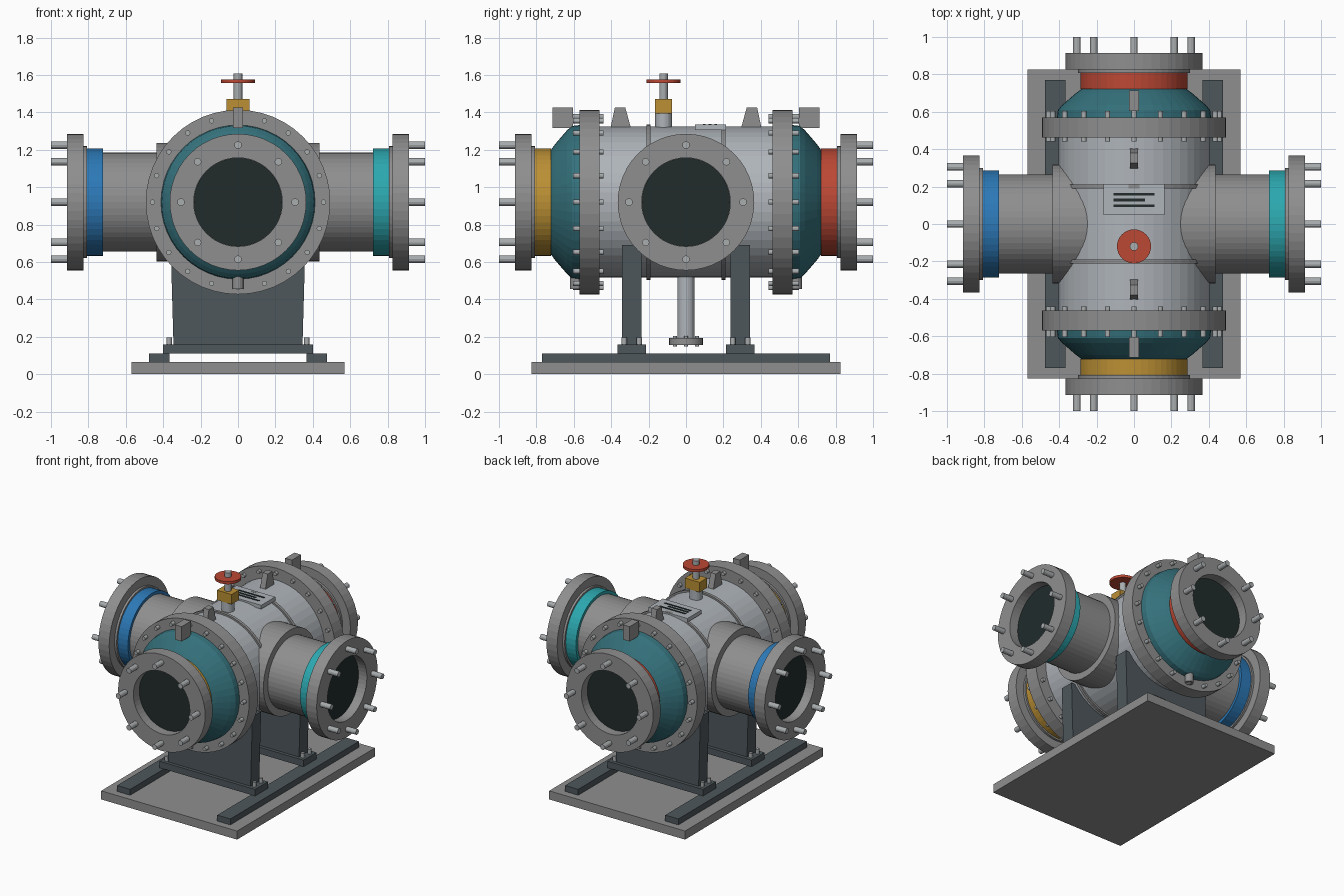
import bpy, bmesh, math
from mathutils import Vector, Matrix

if "Cube" in bpy.data.objects:
    bpy.data.objects.remove(bpy.data.objects["Cube"])

CZ = 0.92  # height of the vessel axis
X, Y, Z = Vector((1, 0, 0)), Vector((0, 1, 0)), Vector((0, 0, 1))


def material(name, *rgb):
    m = bpy.data.materials.new(name)
    m.diffuse_color = (*rgb, 1)
    m.use_nodes = True
    m.node_tree.nodes["Principled BSDF"].inputs["Base Color"].default_value = m.diffuse_color
    return m


GREY = material("flange grey", 0.27, 0.275, 0.27)
SHELL = material("shell light grey", 0.43, 0.46, 0.49)
DARK = material("dark steel", 0.075, 0.095, 0.105)
TEAL = material("teal", 0.035, 0.165, 0.2)
BLUE = material("blue", 0.025, 0.19, 0.47)
CYAN = material("cyan", 0.025, 0.39, 0.43)
GOLD = material("gold", 0.5, 0.28, 0.035)
RED = material("red", 0.5, 0.065, 0.035)
BLACK = material("bore black", 0.015, 0.025, 0.024)
BOLT = material("bolt steel", 0.4, 0.42, 0.43)


def finish(name, bm, mat):
    bmesh.ops.recalc_face_normals(bm, faces=bm.faces)
    me = bpy.data.meshes.new(name)
    bm.to_mesh(me)
    bm.free()
    me.materials.append(mat)
    ob = bpy.data.objects.new(name, me)
    bpy.context.collection.objects.link(ob)
    return ob


def frame(axis, origin):
    return Matrix.Translation(origin) @ Z.rotation_difference(axis).to_matrix().to_4x4()


def add_lathe(bm, profile, mtx, n):
    """Revolve (distance along axis, radius) points; zero radius closes an end."""
    prev = None
    for h, r in profile:
        if r == 0:
            ring = [bm.verts.new(mtx @ Vector((0, 0, h)))] * n
        else:
            ring = [bm.verts.new(mtx @ Vector((r * math.cos(math.tau * i / n),
                                               r * math.sin(math.tau * i / n), h)))
                    for i in range(n)]
        if prev:
            for i in range(n):
                j = (i + 1) % n
                quad = list(dict.fromkeys((prev[i], prev[j], ring[j], ring[i])))
                if len(quad) > 2:
                    bm.faces.new(quad)
        prev = ring


def lathe(name, profile, mat, axis=Z, origin=(0, 0, CZ), n=48):
    bm = bmesh.new()
    add_lathe(bm, profile, frame(axis, Vector(origin)), n)
    return finish(name, bm, mat)


def rod(name, a, b, r, mat, axis=Z, origin=(0, 0, CZ), n=48):
    return lathe(name, [(a, 0), (a, r), (b, r), (b, 0)], mat, axis, origin, n)


def bolt_circle(name, count, circle, r, a, b, axis, origin=(0, 0, CZ)):
    bm = bmesh.new()
    m = frame(axis, Vector(origin))
    for i in range(count):
        t = math.tau * i / count
        off = Matrix.Translation((circle * math.cos(t), circle * math.sin(t), 0))
        add_lathe(bm, [(a, 0), (a, r), (b, r), (b, 0)], m @ off, 12)
    return finish(name, bm, BOLT)


def box(name, x0, x1, y0, y1, z0, z1, mat):
    bm = bmesh.new()
    bmesh.ops.create_cube(bm, size=1)
    for v in bm.verts:
        v.co = ((x0 + x1) / 2 + v.co.x * (x1 - x0), (y0 + y1) / 2 + v.co.y * (y1 - y0),
                (z0 + z1) / 2 + v.co.z * (z1 - z0))
    return finish(name, bm, mat)


def prism(name, pts, to3d, depth, mat):
    bm = bmesh.new()
    f = bm.faces.new([bm.verts.new(to3d(*p)) for p in pts])
    ext = bmesh.ops.extrude_face_region(bm, geom=[f])["geom"]
    for v in ext:
        if isinstance(v, bmesh.types.BMVert):
            v.co += depth
    return finish(name, bm, mat)


# Skid: base plate and two rails
box("base_plate", -0.57, 0.57, -0.825, 0.825, 0, 0.065, GREY)
for s in (-1, 1):
    box("skid_rail", *sorted((s * 0.365, s * 0.475)), -0.77, 0.77, 0.065, 0.11, DARK)

# Saddles: foot, web with curved seat, anchor bolts
seat_t = math.asin(0.23 / 0.395)
arc = [math.pi + seat_t + (math.pi - 2 * seat_t) * i / 16 for i in range(17)]
web = [(0.345, 0.16), (0.36, 0.69)]
web += [(0.395 * math.cos(t), CZ + 0.395 * math.sin(t)) for t in reversed(arc)]
web += [(-0.36, 0.69), (-0.345, 0.16)]
for s in (-1, 1):
    y = s * 0.29
    box("saddle_foot", -0.4, 0.4, y - 0.077, y + 0.077, 0.11, 0.16, DARK)
    prism("saddle_web", web, lambda u, v: Vector((u, y - 0.052, v)), Y * 0.104, DARK)
    for bx in (-0.368, 0.368):
        for by in (-0.04, 0.04):
            rod("anchor_bolt", 0.15, 0.195, 0.014, BOLT, Z, (bx, y + by, 0), 12)

# Main shell with stiffening bands
rod("vessel_shell", -0.575, 0.575, 0.403, SHELL, Y)
for s in (-1, 1):
    rod("shell_band", s * 0.2 - 0.011, s * 0.2 + 0.011, 0.416, GREY, Y)

# Ends: girth flange, bolts, domed head, lugs, drain plug
dome = [(0.57, 0), (0.57, 0.412), (0.61, 0.407), (0.635, 0.385),
        (0.67, 0.345), (0.70, 0.31), (0.722, 0.28), (0.722, 0)]
for s in (-1, 1):
    ax = Y * s
    rod("girth_flange", 0.463, 0.57, 0.493, GREY, ax)
    bolt_circle("girth_bolts", 20, 0.457, 0.014, 0.44, 0.605, ax)
    lathe("domed_head", dome, TEAL, ax)
    box("head_lug", -0.028, 0.028, *sorted((s * 0.605, s * 0.715)), 1.315, 1.427, GREY)
    rod("head_plug", 0.455, 0.56, 0.03, GREY, Z, (0, s * 0.59, 0), 16)
    lug = [(s * 0.293, 1.31), (s * 0.405, 1.31), (s * 0.38, 1.427), (s * 0.325, 1.427)]
    prism("shell_lug", lug, lambda u, v: Vector((-0.022, u, v)), X * 0.044, GREY)

# Four nozzles: colour band, hub, bored flange, bore and studs
flange = [(0.825, 0), (0.825, 0.365), (0.915, 0.365), (0.915, 0.237), (0.84, 0.237)]
for ax, colour in ((X, CYAN), (-X, BLUE), (Y, RED), (-Y, GOLD)):
    if ax.x:
        rod("nozzle_pipe", 0.2, 0.81, 0.265, GREY, ax)
        rod("nozzle_collar", 0.2, 0.435, 0.317, GREY, ax)
    rod("colour_band", 0.722, 0.81, 0.287, colour, ax)
    rod("flange_hub", 0.808, 0.83, 0.3, GREY, ax)
    lathe("nozzle_flange", flange, GREY, ax)
    rod("nozzle_bore", 0.832, 0.845, 0.2365, BLACK, ax)
    bolt_circle("nozzle_studs", 8, 0.305, 0.02, 0.9, 1.0, ax)

# Vent valve with handwheel
V = (0, -0.12, 0)
rod("valve_neck", 1.28, 1.40, 0.045, SHELL, Z, V, 24)
box("valve_body", -0.062, 0.062, -0.165, -0.075, 1.395, 1.47, GOLD)
rod("valve_stem", 1.46, 1.608, 0.023, BOLT, Z, V, 16)
rod("handwheel", 1.556, 1.576, 0.091, RED, Z, V, 32)

# Identification plate with dark bars
box("plate_mount", -0.1, 0.1, 0.08, 0.185, 1.28, 1.315, GREY)
box("id_plate", -0.162, 0.162, 0.047, 0.215, 1.305, 1.334, SHELL)
for y, w in ((0.16, 0.11), (0.128, 0.085), (0.098, 0.11)):
    box("plate_bar", -0.11, -0.11 + 2 * w, y - 0.007, y + 0.007, 1.333, 1.337, BLACK)

# Bottom drain
rod("drain_pipe", 0.17, 0.56, 0.046, SHELL, Z, (0, 0, 0), 24)
rod("drain_flange", 0.157, 0.193, 0.09, GREY, Z, (0, 0, 0), 32)
bolt_circle("drain_bolts", 6, 0.068, 0.01, 0.148, 0.203, Z, (0, 0, 0))
